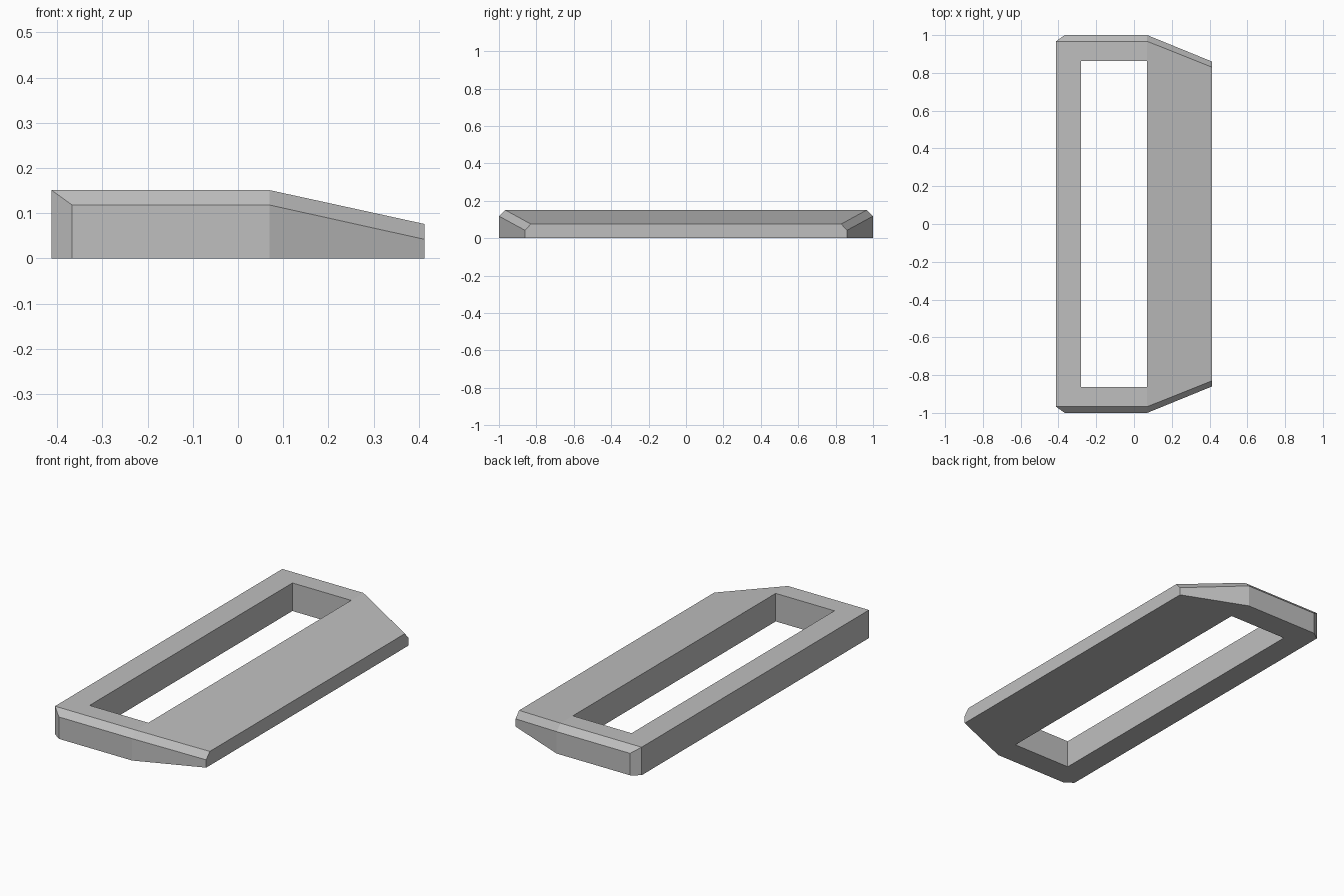
import bpy
import bmesh

cube = bpy.data.objects.get("Cube")
if cube:
    bpy.data.objects.remove(cube, do_unlink=True)

# One flat colour
grey = bpy.data.materials.new("mid grey")
grey.use_nodes = True
colour = (0.52, 0.52, 0.52, 1)
grey.diffuse_color = colour
grey.node_tree.nodes["Principled BSDF"].inputs["Base Color"].default_value = colour


def ring(half):
    """Close a half outline (+y side) by mirroring it across y."""
    return half + [(x, -y, z) for x, y, z in reversed(half)]


# Half outlines, from the blunt edge (-x) to the thin edge (+x)
shoulder = [(-0.413, 0.967, 0.151), (-0.367, 1.0, 0.118),
            (0.07, 1.0, 0.118), (0.413, 0.86, 0.042)]
crown = [(-0.413, 0.967, 0.151), (-0.367, 0.967, 0.151),
         (0.07, 0.967, 0.151), (0.413, 0.83, 0.076)]
slot = [(-0.28, 0.863, 0.151)] * 2 + [(0.07, 0.863, 0.151)] * 2


def flat(half):
    """Drop an outline to the ground."""
    return [(x, y, 0) for x, y, z in half]


# Walk the section: underside, wall, bevel, top, slot wall and back
rings = [ring(h) for h in (flat(slot), flat(shoulder), shoulder, crown, slot)]
bm = bmesh.new()
cache = {}


def vert(co):
    if co not in cache:
        cache[co] = bm.verts.new(co)
    return cache[co]


for i, a in enumerate(rings):
    b = rings[(i + 1) % len(rings)]
    for j in range(len(a)):
        k = (j + 1) % len(a)
        corners = list(dict.fromkeys(vert(c) for c in (a[j], a[k], b[k], b[j])))
        if len(corners) > 2:
            bm.faces.new(corners)

# Merge coplanar faces and face everything outward
bmesh.ops.recalc_face_normals(bm, faces=bm.faces[:])
bmesh.ops.dissolve_limit(bm, angle_limit=0.01, verts=bm.verts[:], edges=bm.edges[:])
bmesh.ops.recalc_face_normals(bm, faces=bm.faces[:])

mesh = bpy.data.meshes.new("slotted_frame")
bm.to_mesh(mesh)
bm.free()
mesh.materials.append(grey)
frame = bpy.data.objects.new("slotted_frame", mesh)
bpy.context.collection.objects.link(frame)
